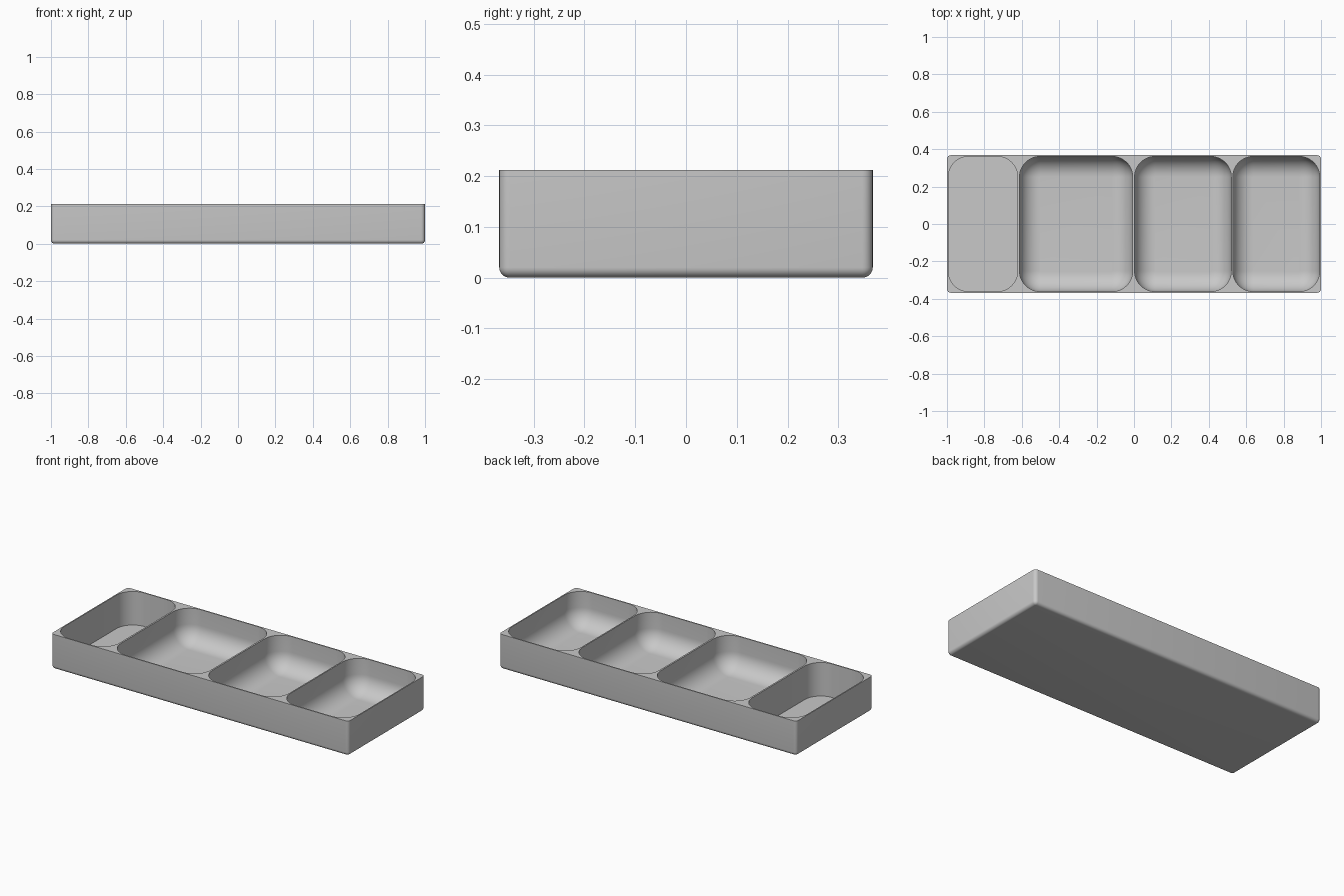
import bpy
import bmesh
from math import sin, cos, pi, radians

cube = bpy.data.objects.get("Cube")
if cube:
    bpy.data.objects.remove(cube)

HALF_Y, HEIGHT, FLOOR = 0.368, 0.212, 0.008
WALL = 0.007

grey = bpy.data.materials.new("light grey")
grey.use_nodes = True
colour = (0.58, 0.58, 0.58, 1)
grey.diffuse_color = colour
grey.node_tree.nodes["Principled BSDF"].inputs["Base Color"].default_value = colour


def rounded_loop(bm, x0, x1, half_y, radius, z, steps):
    """Ring of vertices around a rounded rectangle."""
    verts = []
    corners = ((x1, 1, 1), (x0, -1, 1), (x0, -1, -1), (x1, 1, -1))
    for i, (x, sx, sy) in enumerate(corners):
        for k in range(steps + 1):
            a = (i + k / steps) * pi / 2
            verts.append(bm.verts.new((x - sx * radius + radius * cos(a),
                                       sy * (half_y - radius) + radius * sin(a), z)))
    return verts


def rounded_block(name, x0, x1, half_y, z0, z1, corner, fillet, steps):
    """Upright rounded block, with an optional fillet along its bottom edge."""
    levels = [(0, z0)]
    if fillet:
        levels = []
        for k in range(steps + 1):
            a = k / steps * pi / 2
            levels.append((fillet * (1 - sin(a)), z0 + fillet * (1 - cos(a))))
    levels.append((0, z1))
    bm = bmesh.new()
    rings = [rounded_loop(bm, x0 + d, x1 - d, half_y - d, corner - d, z, steps)
             for d, z in levels]
    for low, high in zip(rings, rings[1:]):
        for i in range(len(low)):
            j = (i + 1) % len(low)
            bm.faces.new((low[i], low[j], high[j], high[i]))
    bm.faces.new(rings[0][::-1])
    bm.faces.new(rings[-1])
    mesh = bpy.data.meshes.new(name)
    bm.to_mesh(mesh)
    bm.free()
    mesh.materials.append(grey)
    obj = bpy.data.objects.new(name, mesh)
    bpy.context.collection.objects.link(obj)
    return obj


# Tray body with softened lower and upright edges
tray = rounded_block("tray", -1, 1, HALF_Y, 0, HEIGHT, 0.021, 0.02, 6)

# Compartments: one flat-floored, three scooped
compartments = [
    (-1 + WALL, -0.622, 0),
    (-0.612, -0.007, 0.107),
    (0.003, 0.52, 0.107),
    (0.528, 1 - WALL, 0.107),
]
cutters = []
for x0, x1, scoop in compartments:
    cutter = rounded_block("compartment_cutter", x0, x1, HALF_Y - WALL,
                           FLOOR, HEIGHT + 0.1, 0.11, scoop, 12)
    cutter.hide_render = True
    cut = tray.modifiers.new("compartment", "BOOLEAN")
    cut.operation = "DIFFERENCE"
    cut.solver = "EXACT"
    cut.object = cutter
    cutters.append(cutter)

# Bake the cuts into the tray and drop the cutters
bpy.context.view_layer.update()
depsgraph = bpy.context.evaluated_depsgraph_get()
tray.data = bpy.data.meshes.new_from_object(tray.evaluated_get(depsgraph))
tray.modifiers.clear()
for cutter in cutters:
    bpy.data.objects.remove(cutter)

# Smooth the curved surfaces, keep the rims sharp
for obj in bpy.context.selected_objects:
    obj.select_set(False)
tray.select_set(True)
bpy.context.view_layer.objects.active = tray
bpy.ops.object.shade_smooth_by_angle(angle=radians(30))
